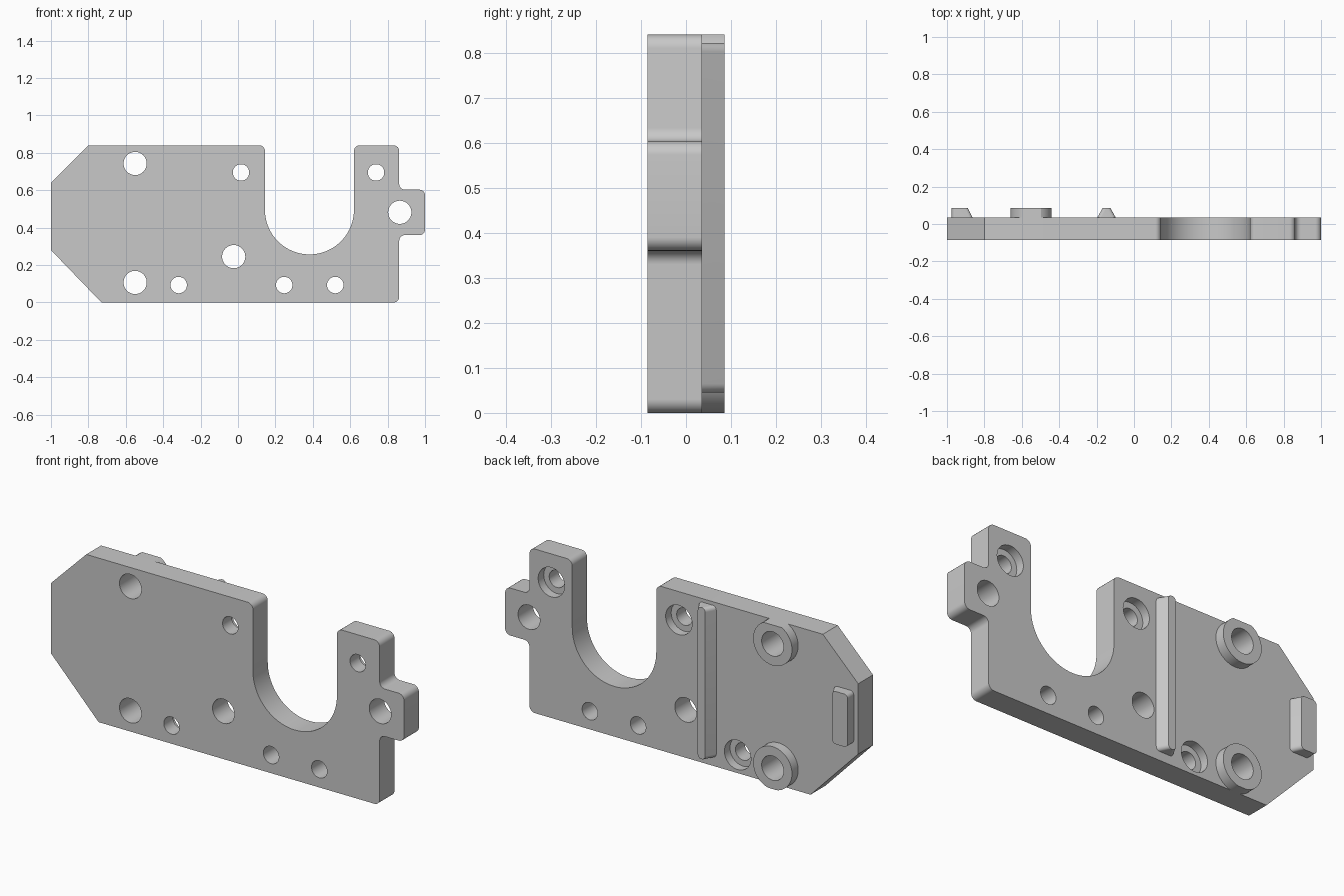
import bpy, bmesh, math
from mathutils import Vector

cube = bpy.data.objects.get("Cube")
if cube:
    bpy.data.objects.remove(cube, do_unlink=True)

FRONT, FACE, BACK, HEIGHT = -0.085, 0.035, 0.085, 0.84

grey = bpy.data.materials.new("plain grey")
grey.use_nodes = True
color = (0.58, 0.58, 0.58, 1)
grey.diffuse_color = color
grey.node_tree.nodes["Principled BSDF"].inputs["Base Color"].default_value = color


def arc(cx, cz, r, start, end, steps):
    angles = [math.radians(start + (end - start) * i / steps) for i in range(steps + 1)]
    return [(cx + r * math.cos(a), cz + r * math.sin(a)) for a in angles]


def circle(cx, cz, r, steps=48):
    return arc(cx, cz, r, 0, 360, steps)[:-1]


def fillet(corners, steps=6):
    """Round each (x, z, radius) corner; radius 0 keeps it sharp."""
    out = []
    for i, (x, z, r) in enumerate(corners):
        p = Vector((x, z))
        if r == 0:
            out.append((x, z))
            continue
        a = (Vector(corners[i - 1][:2]) - p).normalized()
        b = (Vector(corners[(i + 1) % len(corners)][:2]) - p).normalized()
        half = a.angle(b) / 2
        center = p + (a + b).normalized() * r / math.sin(half)
        u = p + a * r / math.tan(half) - center
        v = p + b * r / math.tan(half) - center
        for k in range(steps + 1):
            q = center + u.lerp(v, k / steps).normalized() * r
            out.append((q.x, q.y))
    return out


def loft(name, front, back, y0, y1):
    """Solid between two outlines with equal point counts."""
    bm = bmesh.new()
    f = [bm.verts.new((x, y0, z)) for x, z in front]
    b = [bm.verts.new((x, y1, z)) for x, z in back]
    bm.faces.new(f)
    bm.faces.new(b[::-1])
    for i in range(len(f)):
        j = (i + 1) % len(f)
        bm.faces.new((f[j], f[i], b[i], b[j]))
    bmesh.ops.recalc_face_normals(bm, faces=bm.faces)
    mesh = bpy.data.meshes.new(name)
    bm.to_mesh(mesh)
    bm.free()
    mesh.materials.append(grey)
    obj = bpy.data.objects.new(name, mesh)
    bpy.context.collection.objects.link(obj)
    return obj


def activate(obj):
    bpy.ops.object.select_all(action='DESELECT')
    obj.select_set(True)
    bpy.context.view_layer.objects.active = obj


def drill(obj, x, z, r, y0=-0.2, y1=0.2):
    cutter = loft("drill", circle(x, z, r), circle(x, z, r), y0, y1)
    cutter.hide_render = True
    activate(obj)
    mod = obj.modifiers.new("hole", 'BOOLEAN')
    mod.operation, mod.solver, mod.object = 'DIFFERENCE', 'EXACT', cutter
    bpy.ops.object.modifier_apply(modifier=mod.name)
    bpy.data.objects.remove(cutter, do_unlink=True)


def finish(obj):
    activate(obj)
    bpy.ops.object.shade_smooth_by_angle(angle=math.radians(30))


# Main plate: chamfered left end, tab on the right, U-shaped opening
R = 0.03
right = fillet([(-1, 0.28, 0), (-0.73, 0, 0), (0.862, 0, R), (0.862, 0.36, R),
                (1, 0.36, R), (1, 0.603, R), (0.862, 0.603, R),
                (0.862, HEIGHT, R), (0.62, HEIGHT, R), (0.62, 0.495, 0),
                (0.144, 0.495, 0), (0.144, HEIGHT, R),
                (-0.8, HEIGHT, 0), (-1, 0.64, 0)])
split = right.index((0.62, 0.495))
outline = right[:split] + arc(0.382, 0.495, 0.238, 0, -180, 40) + right[split + 2:]
plate = loft("plate", outline, outline, FRONT, FACE)

BIG, SMALL = 0.062, 0.044
bosses = [(-0.55, 0.743), (-0.55, 0.107)]
for x, z in bosses + [(0.865, 0.482), (-0.023, 0.245)]:
    drill(plate, x, z, BIG)
for x, z in [(0.247, 0.093), (0.52, 0.093)]:
    drill(plate, x, z, SMALL)
# Counterbored holes, recessed from the back
for x, z in [(0.016, 0.695), (0.738, 0.695), (-0.317, 0.093)]:
    drill(plate, x, z, SMALL)
    drill(plate, x, z, 0.075, FACE - 0.045)
finish(plate)

# Ring bosses, trimmed flush with the plate edges
for label, (x, z) in zip(("upper_boss", "lower_boss"), bosses):
    ring = [(px, min(max(pz, 0), HEIGHT)) for px, pz in circle(x, z, 0.11, 64)]
    boss = loft(label, ring, ring, FACE, BACK)
    drill(boss, x, z, BIG)
    finish(boss)


def tapered_bar(name, base, top, z0, z1):
    """Bar with rounded corners, from its base x range to its top x range."""
    outlines = [fillet([(a, z0, 0.02), (b, z0, 0.02), (b, z1, 0.02), (a, z1, 0.02)])
                for a, b in (base, top)]
    finish(loft(name, *outlines, FACE, BACK))


# Tapered rail and end lug on the back
tapered_bar("rail", (-0.196, -0.098), (-0.168, -0.126), 0.045, 0.822)
tapered_bar("end_lug", (-0.975, -0.863), (-0.975, -0.888), 0.325, 0.595)
